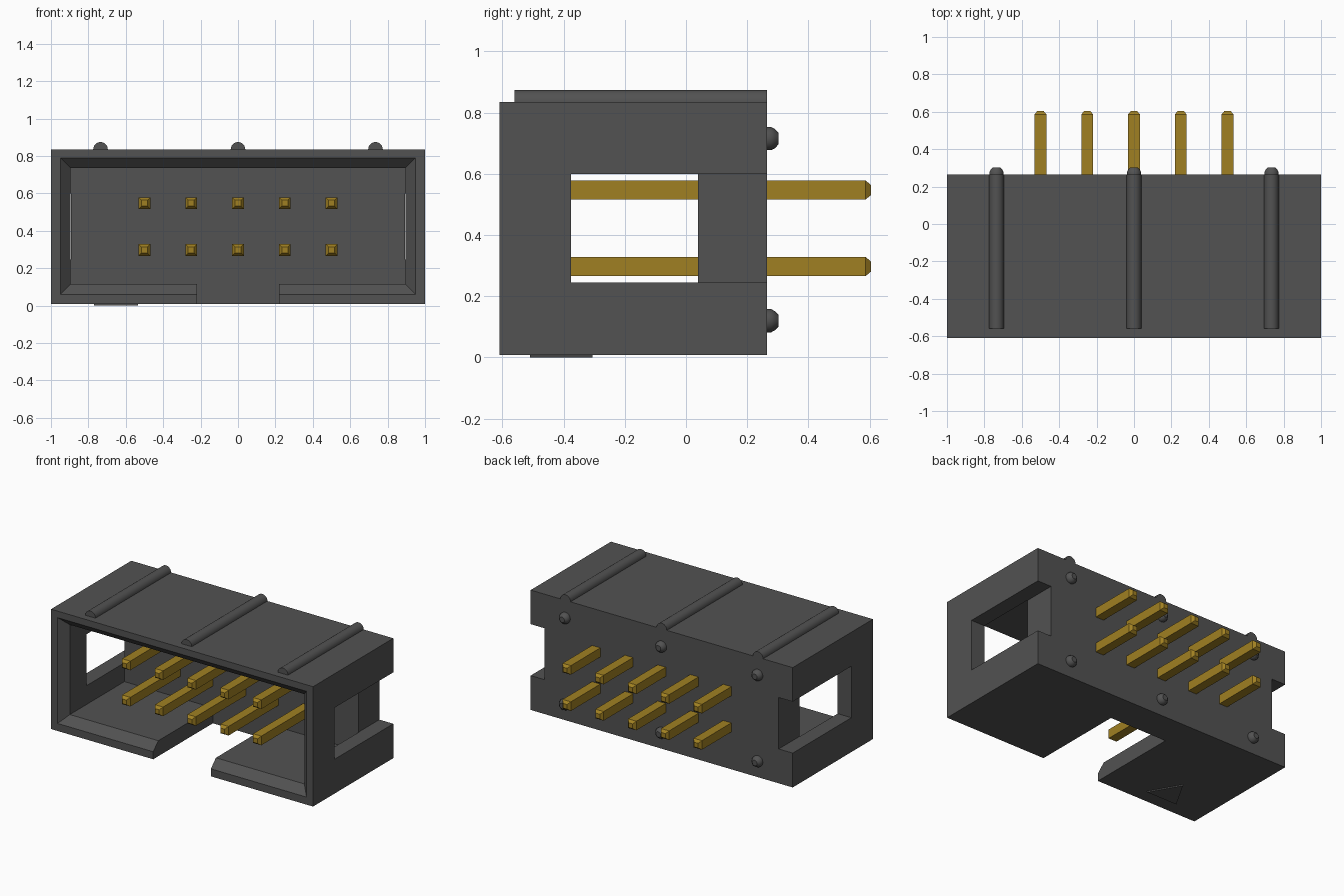
import bpy
import bmesh
import math

cube = bpy.data.objects.get("Cube")
if cube:
    bpy.data.objects.remove(cube, do_unlink=True)


def material(name, rgb, rough):
    m = bpy.data.materials.new(name)
    m.use_nodes = True
    m.diffuse_color = (*rgb, 1)
    bsdf = next(n for n in m.node_tree.nodes if n.type == 'BSDF_PRINCIPLED')
    bsdf.inputs["Base Color"].default_value = (*rgb, 1)
    bsdf.inputs["Roughness"].default_value = rough
    return m


PLASTIC = material("dark grey plastic", (0.084, 0.084, 0.084), 0.6)
GOLD = material("gold contact", (0.352, 0.216, 0.016), 0.4)


def loft(name, loops, mat=None, smooth=False):
    """Solid skinned through equal-length point loops and capped at both ends."""
    bm = bmesh.new()
    rings = [[bm.verts.new(p) for p in loop] for loop in loops]
    n = len(rings[0])
    for a, b in zip(rings, rings[1:]):
        for i in range(n):
            j = (i + 1) % n
            bm.faces.new((a[i], a[j], b[j], b[i]))
    bm.faces.new(rings[0])
    bm.faces.new(rings[-1])
    bmesh.ops.recalc_face_normals(bm, faces=bm.faces[:])
    me = bpy.data.meshes.new(name)
    bm.to_mesh(me)
    bm.free()
    ob = bpy.data.objects.new(name, me)
    bpy.context.collection.objects.link(ob)
    if mat:
        me.materials.append(mat)
    if smooth:
        bpy.ops.object.select_all(action='DESELECT')
        ob.select_set(True)
        bpy.context.view_layer.objects.active = ob
        bpy.ops.object.shade_smooth_by_angle(angle=math.radians(40))
    return ob


def rect(x0, x1, z0, z1, y):
    return [(x0, y, z0), (x1, y, z0), (x1, y, z1), (x0, y, z1)]


def square(x, z, h, y):
    return rect(x - h, x + h, z - h, z + h, y)


def arc(x, z, r, y, n, sweep=2 * math.pi, closed=True):
    step = sweep / (n if closed else n - 1)
    return [(x + r * math.cos(i * step), y, z + r * math.sin(i * step)) for i in range(n)]


FRONT, BACK, WALL = -0.61, 0.265, 0.04
BOTTOM, TOP = 0.008, 0.835


def box(name, x0, x1, y0, y1, z0, z1):
    return loft(name, [rect(x0, x1, z0, z1, y0), rect(x0, x1, z0, z1, y1)])


# Housing block, to be hollowed out
housing = box("housing", -1, 1, FRONT, BACK, BOTTOM, TOP)
housing.data.materials.append(PLASTIC)

# Cavity with a bevelled mouth, keying slot in the floor, side windows open to the back
mouth = (-0.95, 0.95, 0.06, 0.79)
inner = (-0.895, 0.895, 0.115, 0.735)
cutters = [
    loft("cavity_cutter", [rect(*mouth, FRONT - 0.1), rect(*mouth, FRONT),
                           rect(*inner, FRONT + 0.055), rect(*inner, WALL)]),
    box("slot_cutter", -0.22, 0.22, FRONT - 0.1, WALL, -0.1, 0.3),
    box("left_window_cutter", 0.893, 1.1, -0.375, BACK + 0.1, 0.245, 0.6),
    box("right_window_cutter", -1.1, -0.893, -0.375, BACK + 0.1, 0.245, 0.6),
]
bpy.context.view_layer.objects.active = housing
for c in cutters:
    c.hide_render = True
    mod = housing.modifiers.new(c.name, 'BOOLEAN')
    mod.operation = 'DIFFERENCE'
    mod.solver = 'EXACT'
    mod.object = c
    bpy.ops.object.modifier_apply(modifier=mod.name)
    bpy.data.objects.remove(c, do_unlink=True)

# Ribs along the top and stand-off bumps on the back
bump_profile = [(0.038, 0), (0.038, 0.013), (0.031, 0.026), (0.019, 0.037)]
for side, x in (("right", -0.735), ("middle", 0), ("left", 0.735)):
    loft(f"{side}_rib", [arc(x, TOP, 0.039, y, 13, math.pi, False) for y in (-0.56, BACK)],
         PLASTIC, True)
    for level, z in (("lower", 0.12), ("upper", 0.715)):
        loft(f"{side}_{level}_bump",
             [arc(x, z, r, BACK + d, 16) for r, d in bump_profile], PLASTIC, True)

# Contact pins: two rows of five, tapered at both ends
pin_profile = [(0.016, -0.525), (0.0315, -0.505), (0.0315, 0.586), (0.016, 0.605)]
for level, z in (("lower", 0.297), ("upper", 0.547)):
    for i in range(5):
        x = (i - 2) * 0.25
        loft(f"{level}_pin_{i + 1}", [square(x, z, h, y) for h, y in pin_profile], GOLD)

# Raised triangular first-pin marker under the floor
triangle = [(-0.77, -0.51), (-0.535, -0.51), (-0.652, -0.305)]
loft("pin_one_marker", [[(x, y, z) for x, y in triangle] for z in (0, BOTTOM)], PLASTIC)
